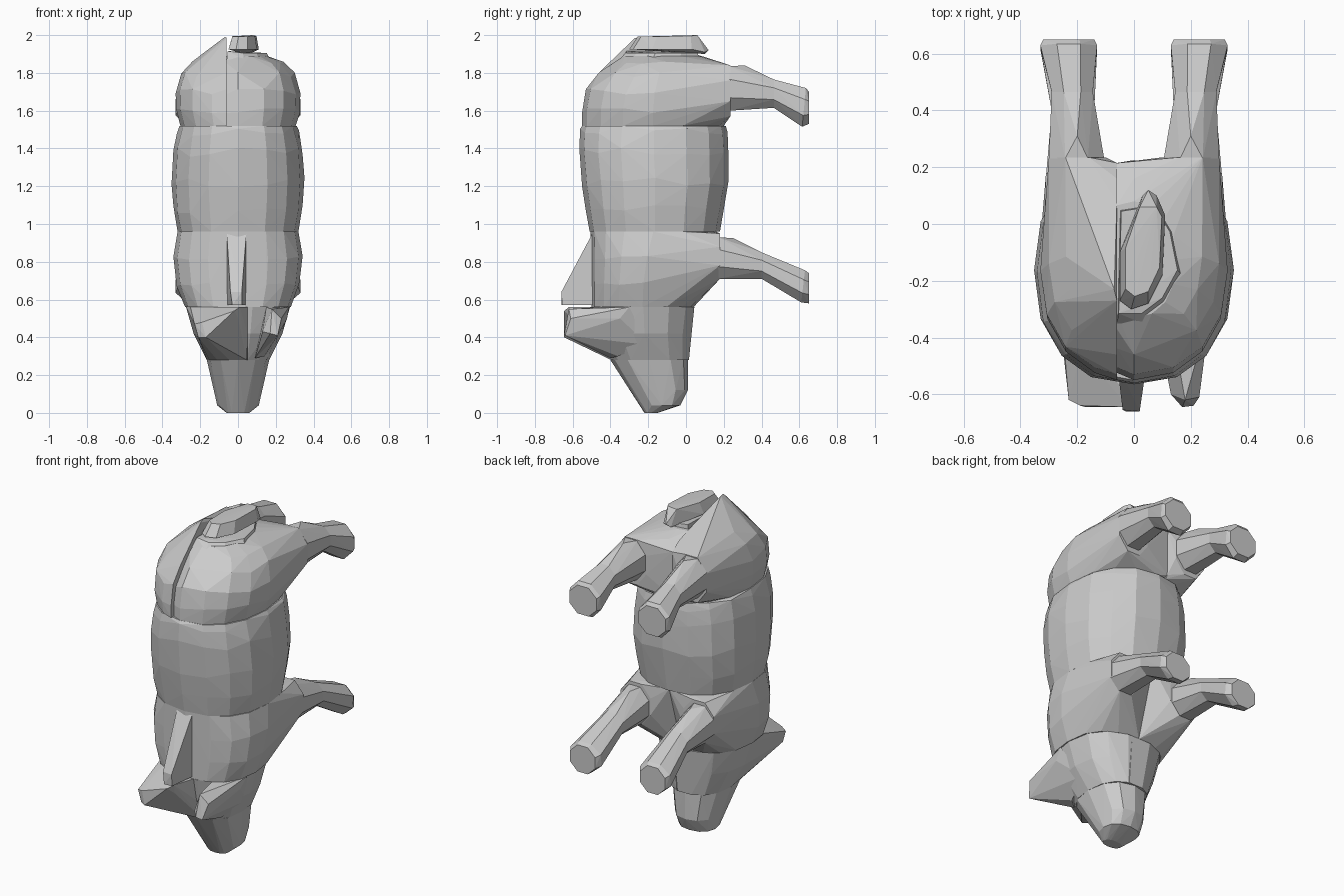
import bpy, bmesh, math, random
from mathutils import Vector

random.seed(4)


def hull(name, pts):
    """Flat-shaded convex solid around a few points."""
    bm = bmesh.new()
    for p in pts:
        bm.verts.new(p)
    bmesh.ops.convex_hull(bm, input=bm.verts[:])
    loose = [v for v in bm.verts if not v.link_faces]
    bmesh.ops.delete(bm, geom=loose, context='VERTS')
    bmesh.ops.remove_doubles(bm, verts=bm.verts[:], dist=0.0005)
    bmesh.ops.recalc_face_normals(bm, faces=bm.faces[:])
    me = bpy.data.meshes.new(name)
    bm.to_mesh(me)
    bm.free()
    ob = bpy.data.objects.new(name, me)
    bpy.context.collection.objects.link(ob)
    return ob


def rings(sections, n=16, power=0.85, jitter=0.0):
    """Rounded horizontal sections: (z, half width, y front, y back)."""
    pts = []
    for k, (z, w, y0, y1) in enumerate(sections):
        inner = 0 < k < len(sections) - 1
        for i in range(n):
            a = 2 * math.pi * i / n
            c, s = math.cos(a), math.sin(a)
            x = w * math.copysign(abs(c) ** power, c)
            y = (y0 + y1) / 2 + (y1 - y0) / 2 * math.copysign(abs(s) ** power, s)
            dz = random.uniform(-jitter, jitter) if inner else 0
            pts.append(Vector((x, y, z + dz)))
    return pts


def half(pts, side, cut=0.0):
    """Flatten everything beyond the cut plane onto it."""
    return [Vector((max(p.x, cut) if side > 0 else min(p.x, cut), p.y, p.z)) for p in pts]


def leg_ring(side, y, x0, x1, z0, z1, lean=0.0):
    """Octagonal leg section facing +y."""
    cx, cz, rx, rz = (x0 + x1) / 2, (z0 + z1) / 2, (x1 - x0) / 2, (z1 - z0) / 2
    k = 1 / math.cos(math.pi / 8)
    out = []
    for i in range(8):
        a = math.pi / 8 + i * math.pi / 4
        c, s = k * math.cos(a), k * math.sin(a)
        out.append(Vector((side * (cx + rx * c), y + lean * s, cz + rz * s)))
    return out


# Snout and head core
hull("snout", rings([(0.0, 0.06, -0.22, -0.15), (0.04, 0.11, -0.225, -0.03),
                     (0.12, 0.125, -0.28, 0.01), (0.28, 0.165, -0.40, 0.01)], 12))
head = rings([(0.28, 0.165, -0.40, 0.02), (0.42, 0.235, -0.47, 0.03),
              (0.56, 0.275, -0.50, 0.05)], 14)

# Head halves, each drawn out into an ear
hull("head_left", half(head, -1, 0.05) + [
    (-0.21, -0.62, 0.40), (-0.17, -0.645, 0.40), (-0.23, -0.62, 0.47),
    (-0.19, -0.64, 0.48), (-0.02, -0.645, 0.54), (0.01, -0.62, 0.56), (0.0, -0.60, 0.50)])
hull("head_right", half(head, 1, 0.05))
hull("ear_right", [
    (0.17, -0.645, 0.42), (0.21, -0.64, 0.41), (0.13, -0.60, 0.43), (0.23, -0.61, 0.50),
    (0.18, -0.62, 0.55), (0.09, -0.40, 0.29), (0.14, -0.36, 0.30), (0.26, -0.35, 0.50),
    (0.27, -0.30, 0.56), (0.15, -0.45, 0.56), (0.20, -0.20, 0.36)])

# Crest running from neck to forehead
hull("crest", [(-0.06, -0.49, 0.96), (0.045, -0.49, 0.96), (-0.04, -0.655, 0.64),
               (0.02, -0.66, 0.64), (-0.03, -0.66, 0.57), (0.02, -0.655, 0.57),
               (-0.06, -0.46, 0.57), (0.045, -0.46, 0.57)])

# Belly
hull("belly", rings([(0.96, 0.32, -0.51, 0.18), (1.08, 0.342, -0.53, 0.20),
                     (1.22, 0.352, -0.55, 0.225), (1.38, 0.342, -0.565, 0.225),
                     (1.49, 0.323, -0.56, 0.22), (1.52, 0.31, -0.55, 0.21)], 16, 0.85, 0.025))

# Chest and rump, split into halves that swell into the leg roots
chest = rings([(0.56, 0.28, -0.50, 0.04), (0.68, 0.325, -0.50, 0.05),
               (0.82, 0.342, -0.50, 0.09), (0.96, 0.32, -0.505, 0.16)], 16, 0.8, 0.01)
rump = rings([(1.52, 0.305, -0.55, 0.20), (1.60, 0.328, -0.55, 0.20),
              (1.70, 0.33, -0.53, 0.20), (1.79, 0.30, -0.46, 0.18),
              (1.85, 0.24, -0.39, 0.16), (1.89, 0.15, -0.33, 0.08)], 16, 0.9, 0.015)
for side, tag in ((-1, "left"), (1, "right")):
    root = leg_ring(side, 0.18, 0.11, 0.31, 0.71, 0.95)
    hull("chest_" + tag, half(chest, side) + root)
    root = leg_ring(side, 0.235, 0.10, 0.30, 1.57, 1.84)
    peak = [(-0.06, -0.27, 1.985), (-0.07, -0.23, 1.99)] if side < 0 else []
    inner = [(-0.06, 0.21, 1.54), (-0.06, 0.215, 1.82)]
    hull("rump_" + tag, half(rump, side, -0.06) + root + inner + peak)

    # Legs and trotters
    knee = leg_ring(side, 0.40, 0.14, 0.29, 0.71, 0.85)
    hull("front_leg_" + tag, leg_ring(side, 0.17, 0.12, 0.31, 0.71, 0.93)
         + [(side * 0.2, 0.25, 0.925)] + knee)
    hull("front_trotter_" + tag, knee
         + leg_ring(side, 0.62, 0.13, 0.33, 0.585, 0.755, 0.01)
         + leg_ring(side, 0.65, 0.15, 0.315, 0.58, 0.74))
    hock = leg_ring(side, 0.465, 0.145, 0.29, 1.615, 1.765)
    hull("hind_leg_" + tag, leg_ring(side, 0.23, 0.105, 0.30, 1.60, 1.835)
         + [(side * 0.2, 0.31, 1.84)] + hock)
    hull("hind_trotter_" + tag, hock
         + leg_ring(side, 0.625, 0.13, 0.33, 1.515, 1.72, 0.01)
         + leg_ring(side, 0.65, 0.14, 0.32, 1.53, 1.70))

# Curled tail: flat base and raised loop
base = [(-0.06, -0.35), (0.03, -0.35), (0.11, -0.29), (0.17, -0.18), (0.14, -0.03),
        (0.08, 0.07), (-0.05, 0.05)]
hull("tail_base", [(x, y, 1.87) for x, y in base]
     + [(x * 0.9, y * 0.9, 1.905 if x > 0 else 1.915) for x, y in base])
loop = [(-0.05, -0.27), (-0.01, -0.30), (0.05, -0.28), (0.10, -0.18), (0.11, 0.03),
        (0.05, 0.05), (-0.05, -0.10)]
hull("tail_curl", [(x, y, 1.925) for x, y in loop]
     + [(x * 0.8 + 0.01, y * 0.85, 1.995 + 0.01 * y) for x, y in loop]
     + [(0.02, 0.06, 1.995), (0.08, 0.06, 2.0), (0.05, 0.12, 1.92), (0.08, 0.10, 1.91),
        (0.03, 0.10, 1.90)])
